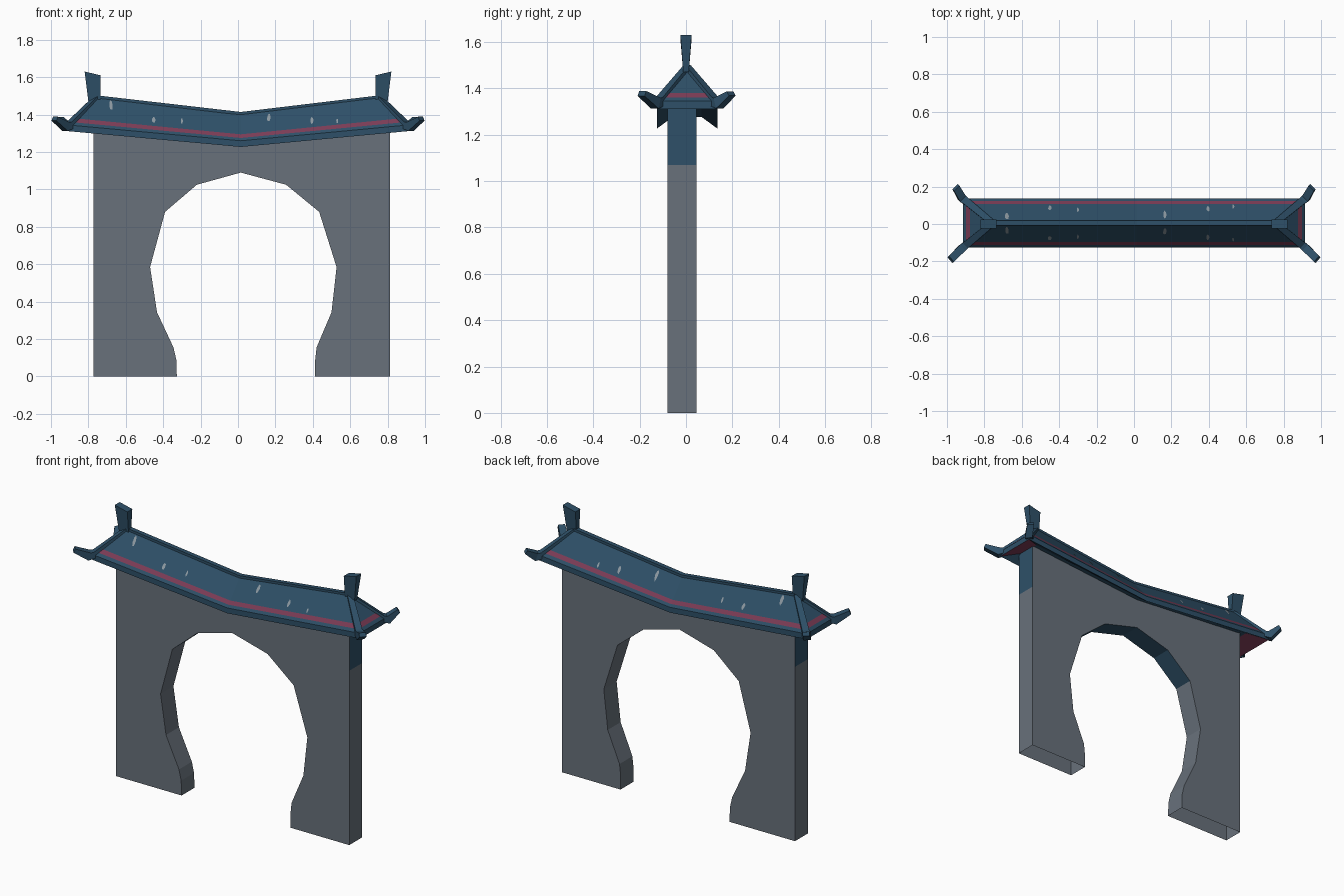
import bpy, bmesh, math, random
from mathutils import Vector

if "Cube" in bpy.data.objects:
    bpy.data.objects.remove(bpy.data.objects["Cube"])

random.seed(4)


def material(name, rgb):
    def lin(c):
        c /= 255
        return c / 12.92 if c <= 0.04045 else ((c + 0.055) / 1.055) ** 2.4
    m = bpy.data.materials.new(name)
    m.diffuse_color = (*[lin(c) for c in rgb], 1)
    m.use_nodes = True
    m.node_tree.nodes["Principled BSDF"].inputs["Base Color"].default_value = m.diffuse_color
    return m


STONE = material("grey_stone", (104, 113, 123))
NAVY = material("navy_tile", (46, 80, 104))
RED = material("dull_red_stripe", (124, 60, 86))
CHIP = material("pale_chip", (140, 152, 160))


def finish(bm, name, mats, recalc=True):
    if recalc:
        bmesh.ops.recalc_face_normals(bm, faces=bm.faces[:])
    me = bpy.data.meshes.new(name)
    bm.to_mesh(me)
    bm.free()
    for m in mats:
        me.materials.append(m)
    ob = bpy.data.objects.new(name, me)
    bpy.context.collection.objects.link(ob)
    return ob


# ---------- wall with keyhole arch ----------
arch_left = [(-.327, 0), (-.33, .09), (-.345, .155), (-.433, .343), (-.47, .585),
             (-.39, .88), (-.22, 1.025)]
arch_right = [(.257, 1.025), (.434, .88), (.527, .585), (.50, .343), (.42, .155),
              (.413, .09), (.413, 0)]
outline = ([(-.772, 0)] + arch_left + [(.015, 1.09)] + arch_right
           + [(.812, 0), (.812, 1.35), (.015, 1.28), (-.772, 1.35)])
bm = bmesh.new()
front = bm.faces.new([bm.verts.new((x, -.08, z)) for x, z in outline])
ext = bmesh.ops.extrude_face_region(bm, geom=[front], use_keep_orig=True)
for v in ext["geom"]:
    if isinstance(v, bmesh.types.BMVert):
        v.co.y = .045
bmesh.ops.recalc_face_normals(bm, faces=bm.faces[:])
# the wall is open where it meets the ground
low = [f for f in bm.faces if all(v.co.z < .001 for v in f.verts)]
bmesh.ops.delete(bm, geom=low, context="FACES")
# the outer ends change colour at this height
ends = [f for f in bm.faces if abs(f.normal.x) > .99 and abs(f.calc_center_median().x) > .7]
geom = ends + list({e for f in ends for e in f.edges}) + list({v for f in ends for v in f.verts})
bmesh.ops.bisect_plane(bm, geom=geom, plane_co=(0, 0, 1.07), plane_no=(0, 0, 1))
bm.normal_update()
for f in bm.faces:
    f.material_index = int(abs(f.normal.y) < .5 and f.calc_center_median().z > .9)
finish(bm, "arch_wall", [STONE, NAVY], recalc=False)

# ---------- hipped roof with sagging ridge ----------
YC, XM = .005, .015


def slope(t):
    """half length, half depth, middle height and end height at slope position t"""
    return .915 - .165 * t, .13 - .125 * t, 1.26 + .15 * t, 1.345 + .155 * t


rows = [(.80, .062, 1.277, 1.345), (.915, .13, 1.227, 1.312)] + [slope(t) for t in (0, .1, .23, 1)]
bm = bmesh.new()
rings = []
for X, Y, zm, ze in rows:
    pts = [(-X, -Y, ze), (XM, -Y, zm), (X, -Y, ze), (X, Y, ze), (XM, Y, zm), (-X, Y, ze)]
    rings.append([bm.verts.new((x, y + YC, z)) for x, y, z in pts])
for r, (a, b) in enumerate(zip(rings, rings[1:])):
    for i in range(6):
        j = (i + 1) % 6
        f = bm.faces.new((a[i], a[j], b[j], b[i]))
        # stripe all round, and red under the two end eaves
        f.material_index = int(r == 3 or (r == 0 and i in (2, 5)))
for g in (rings[0], rings[-1]):
    bm.faces.new((g[0], g[1], g[4], g[5]))
    bm.faces.new((g[1], g[2], g[3], g[4]))
finish(bm, "roof", [NAVY, RED])


# ---------- swept square bars ----------
def bar(name, path, sizes):
    pts = [Vector(p) for p in path]
    flat = pts[-1] - pts[0]
    side = Vector((-flat.y, flat.x, 0)).normalized()
    bm = bmesh.new()
    rings = []
    for k, (p, (w, h)) in enumerate(zip(pts, sizes)):
        d = (pts[min(k + 1, len(pts) - 1)] - pts[max(k - 1, 0)]).normalized()
        up = d.cross(side)
        rings.append([bm.verts.new(p + side * w * a + up * h * b)
                      for a, b in ((-1, -1), (1, -1), (1, 1), (-1, 1))])
    for a, b in zip(rings, rings[1:]):
        for i in range(4):
            j = (i + 1) % 4
            bm.faces.new((a[i], a[j], b[j], b[i]))
    bm.faces.new(rings[0])
    bm.faces.new(rings[-1])
    finish(bm, name, [NAVY])


bar("ridge_cap", [(-.75, YC, 1.492), (XM, YC, 1.404), (.75, YC, 1.492)], [(.014, .01)] * 3)
for sx, lr in ((-1, "left"), (1, "right")):
    for sy, fb, tip in ((-1, "front", (.98, -.19)), (1, "back", (.952, .195))):
        bar(f"hip_horn_{fb}_{lr}",
            [(sx * .755, YC, 1.487), (sx * .893, YC + sy * .113, 1.345),
             (sx * .92, YC + sy * .135, 1.336), (sx * tip[0], tip[1], 1.378)],
            [(.016, .014), (.02, .02), (.022, .024), (.02, .012)])

    # flared ridge finial
    bm = bmesh.new()
    lo = [(.735, 1.47), (.80, 1.47)]
    hi = [(.735, 1.61), (.82, 1.63)]
    a, b = [[bm.verts.new((sx * x, YC - .005 + s * w, z)) for (x, z), s in
             ((p[0], -1), (p[1], -1), (p[1], 1), (p[0], 1))]
            for p, w in ((lo, .012), (hi, .024))]
    for i in range(4):
        j = (i + 1) % 4
        bm.faces.new((a[i], a[j], b[j], b[i]))
    bm.faces.new(a)
    bm.faces.new(b)
    finish(bm, f"ridge_finial_{lr}", [NAVY])

# ---------- worn chips on both long slopes ----------
bm = bmesh.new()
for x0, t0, w, h in [(-.68, .75, .011, .17), (-.45, .40, .01, .1), (-.3, .48, .006, .1),
                     (.165, .70, .01, .17), (.395, .45, .01, .12), (.53, .35, .006, .08)]:
    for s in (-1, 1):
        vs = []
        for k in range(7):
            r = random.uniform(.75, 1.15)
            ang = k * math.tau / 7
            x, t = x0 + w * r * math.cos(ang), t0 + h * r * math.sin(ang)
            X, Y, zm, ze = slope(t)
            z = zm + (ze - zm) * abs(x - XM) / X
            vs.append(bm.verts.new((x, YC + s * (Y + .002), z + .002)))
        f = bm.faces.new(vs)
        f.normal_update()
        if f.normal.z < 0:
            f.normal_flip()
finish(bm, "roof_chips", [CHIP], recalc=False)
